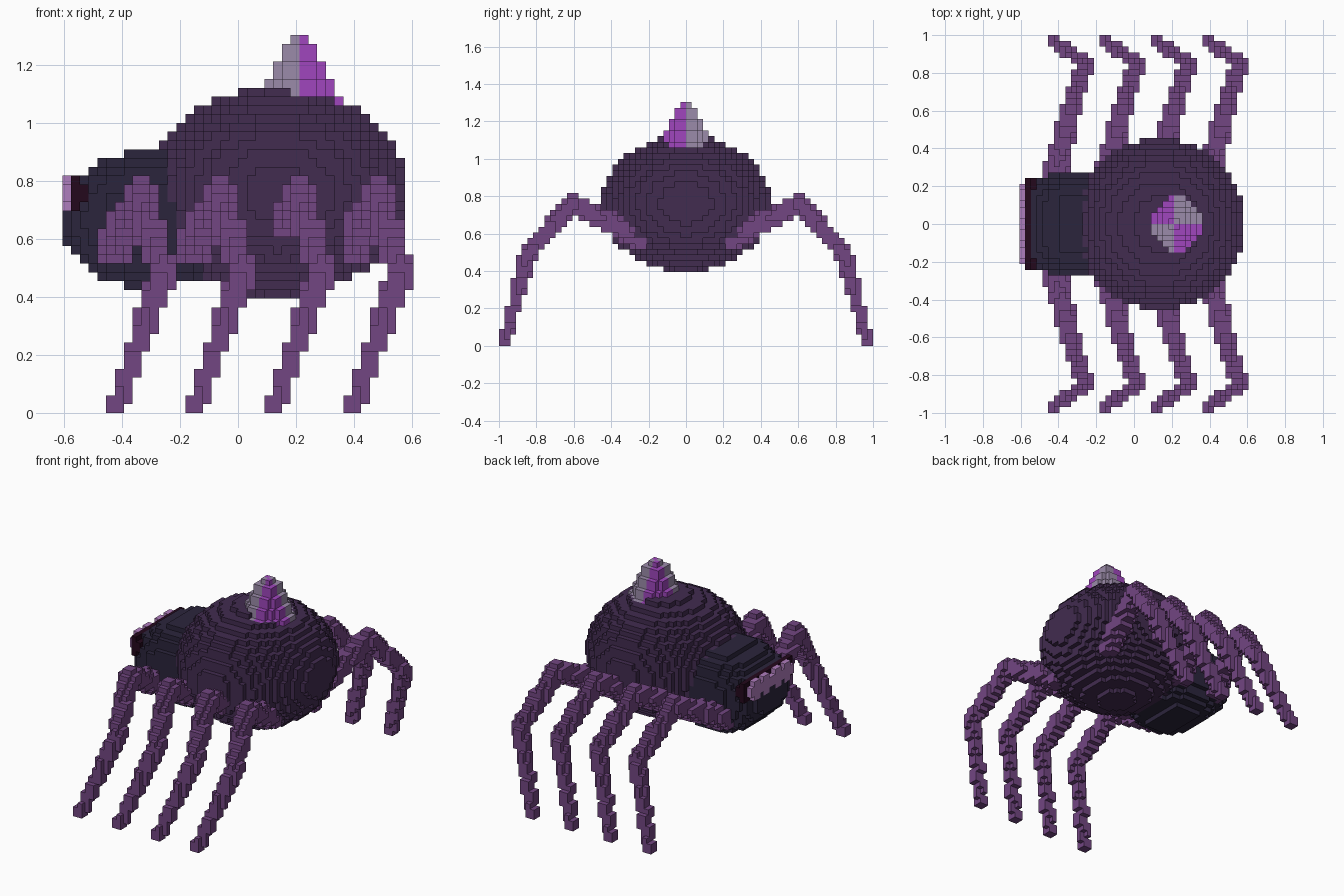
import bpy
import bmesh
from math import floor, ceil
from mathutils import Vector

if "Cube" in bpy.data.objects:
    bpy.data.objects.remove(bpy.data.objects["Cube"], do_unlink=True)

CELL = 1 / 33  # edge length of one block


def material(name, colour):
    mat = bpy.data.materials.new(name)
    mat.use_nodes = True
    mat.diffuse_color = (*colour, 1)
    bsdf = next(n for n in mat.node_tree.nodes if n.type == 'BSDF_PRINCIPLED')
    bsdf.inputs["Base Color"].default_value = (*colour, 1)
    bsdf.inputs["Roughness"].default_value = 0.9
    return mat


BODY = material("dark purple", (0.054, 0.025, 0.080))
HEAD = material("slate", (0.024, 0.018, 0.045))
LEG = material("plum", (0.170, 0.061, 0.223))
GREY = material("crystal grey", (0.33, 0.26, 0.40))
VIOLET = material("crystal violet", (0.35, 0.061, 0.51))
PINK = material("eye pink", (0.43, 0.205, 0.51))
DARK = material("eye socket maroon", (0.017, 0.0024, 0.0116))

owner = {}   # block position -> part name
parts = {}   # part name -> (materials, rule choosing the material)


def fill(name, mats, low, high, inside, rule=lambda c: 0):
    """Claim every free block in a box whose centre passes the test."""
    parts[name] = (mats, rule)
    for x in range(floor(low[0]), ceil(high[0])):
        for y in range(floor(low[1]), ceil(high[1])):
            for z in range(max(0, floor(low[2])), ceil(high[2])):
                if inside(Vector((x + 0.5, y + 0.5, z + 0.5))):
                    owner.setdefault((x, y, z), name)


def ellipsoid(name, mat, centre, radii, y_power=2):
    centre, radii = Vector(centre), Vector(radii)

    def inside(p):
        d = [abs(a) / r for a, r in zip(p - centre, radii)]
        return d[0] ** 2 + d[1] ** y_power + d[2] ** 2 <= 1
    fill(name, [mat], centre - radii, centre + radii, inside)


def limb(name, mat, path):
    """Tapered tube of blocks along (point, radius) stations."""
    def inside(p):
        for (a, ra), (b, rb) in zip(path, path[1:]):
            t = max(0, min(1, (p - a).dot(b - a) / (b - a).length_squared))
            if (p - a.lerp(b, t)).length <= ra + (rb - ra) * t:
                return True
        return False
    low = [min(p[i] - r for p, r in path) for i in range(3)]
    high = [max(p[i] + r for p, r in path) for i in range(3)]
    fill(name, [mat], low, high, inside)


# Crystal spike, coloured by quadrant
def in_spike(p):
    r = 1 + ceil((42.5 - p.z) / 2)
    dx, dy = abs(p.x - 7), abs(p.y)
    return max(dx, dy) < r and dx + dy <= r + 1


fill("crystal_spike", [GREY, VIOLET], (2, -5, 35), (12, 5, 43), in_spike,
     lambda c: int((c[0] >= 7) != (c[1] >= 0)))


# Row of eyes and the dark socket behind it
def in_eyes(p):
    return abs(p.z - 25) < (1 if int(abs(p.y)) % 3 == 0 else 2)


fill("eyes", [PINK], (-20, -7, 23), (-19, 7, 27), in_eyes)
fill("eye_socket", [DARK], (-19, -8, 23), (-17, 8, 27),
     lambda p: p.x < -18 or abs(p.z - 25) < 1)

# Abdomen and head
ellipsoid("abdomen", BODY, (4.5, 0, 25.1), (14.75, 15, 12))
ellipsoid("head", HEAD, (-10, 0, 22), (10.05, 9.3, 8), 4)

# Four mirrored pairs of legs
for i in range(4):
    x = -14 + 9 * i
    for side, s in (("front", -1), ("back", 1)):
        limb(f"{side}_leg_{i + 1}", LEG, [
            (Vector((x, 8 * s, 18.9)), 2.2),
            (Vector((x + 2.9, 20 * s, 25.2)), 1.8),
            (Vector((x + 5.5, 28 * s, 16)), 1.55),
            (Vector((x, 32 * s, 0.5)), 1.05)])

# Turn the blocks of each part into outer faces
AXES = [Vector(a) for a in ((1, 0, 0), (0, 1, 0), (0, 0, 1))]
for name, (mats, rule) in parts.items():
    bm = bmesh.new()
    corners = {}

    def corner(v):
        key = tuple(round(a) for a in v)
        if key not in corners:
            corners[key] = bm.verts.new(Vector(key) * CELL)
        return corners[key]

    for cell in [c for c, part in owner.items() if part == name]:
        base = Vector(cell)
        for i in range(3):
            u, v = AXES[(i + 1) % 3], AXES[(i + 2) % 3]
            for sign in (1, -1):
                if tuple(int(a) for a in base + AXES[i] * sign) in owner:
                    continue
                o = base + AXES[i] if sign > 0 else base
                loop = [o, o + u, o + u + v, o + v][::sign]
                face = bm.faces.new([corner(p) for p in loop])
                face.material_index = rule(cell)
    mesh = bpy.data.meshes.new(name)
    bm.to_mesh(mesh)
    bm.free()
    for mat in mats:
        mesh.materials.append(mat)
    bpy.context.collection.objects.link(bpy.data.objects.new(name, mesh))
